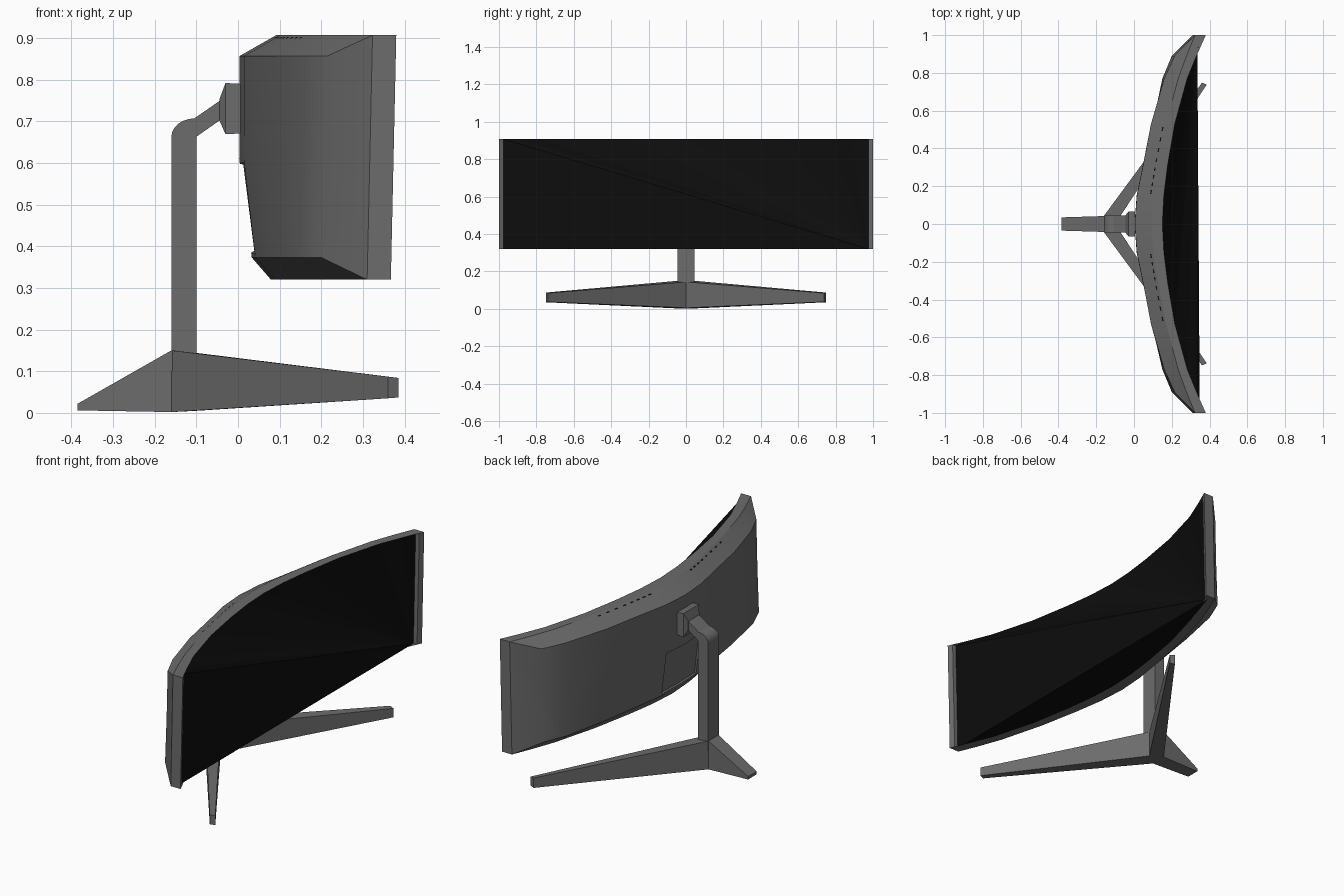
import bpy, bmesh, math

cube = bpy.data.objects.get("Cube")
if cube:
    bpy.data.objects.remove(cube, do_unlink=True)


def material(name, value):
    m = bpy.data.materials.new(name)
    m.use_nodes = True
    color = (value, value, value, 1)
    m.diffuse_color = color
    bsdf = m.node_tree.nodes["Principled BSDF"]
    bsdf.inputs["Base Color"].default_value = color
    bsdf.inputs["Roughness"].default_value = 0.7
    return m


GREY = material("grey plastic", 0.15)
BLACK = material("black glass", 0.004)


def finish(name, bm, mat, fix_normals=True, smooth=True):
    if fix_normals:
        bmesh.ops.recalc_face_normals(bm, faces=bm.faces)
    mesh = bpy.data.meshes.new(name)
    bm.to_mesh(mesh)
    bm.free()
    ob = bpy.data.objects.new(name, mesh)
    bpy.context.collection.objects.link(ob)
    mesh.materials.append(mat)
    if smooth:
        bpy.ops.object.select_all(action="DESELECT")
        ob.select_set(True)
        bpy.context.view_layer.objects.active = ob
        bpy.ops.object.shade_smooth_by_angle(angle=math.radians(28))
    return ob


def skin(bm, rings, closed):
    """Bridge successive rings of points with quads."""
    rows = [[bm.verts.new(p) for p in r] for r in rings]
    count = len(rows[0])
    for a, b in zip(rows, rows[1:]):
        for i in range(count if closed else count - 1):
            j = (i + 1) % count
            bm.faces.new((a[i], a[j], b[j], b[i]))
    return rows


# Housing stations: y, back x at top, middle and bottom, shoulder x, front x
TOP, BOTTOM = 0.907, 0.32
LEAN = 0.013
HALF = [
    (0.0, 0.004, 0.003, 0.033, 0.092, 0.150),
    (0.15, 0.015, 0.014, 0.042, 0.102, 0.158),
    (0.31, 0.048, 0.047, 0.066, 0.127, 0.178),
    (0.53, 0.090, 0.094, 0.100, 0.170, 0.216),
    (0.77, 0.160, 0.156, 0.150, 0.234, 0.282),
    (0.89, 0.215, 0.209, 0.200, 0.278, 0.331),
]
STATIONS = [(-s[0],) + s[1:] for s in HALF[:0:-1]] + HALF


def section(s):
    y, back_top, back_mid, back_low, shoulder, front = s
    return [(front - LEAN, y, BOTTOM), (shoulder - LEAN, y, BOTTOM),
            (back_low, y, 0.373), (back_mid, y, 0.61), (back_top, y, 0.857),
            (shoulder, y, TOP), (front, y, TOP)]


def end_section(y):
    outer = 0.323
    return [(0.38 - LEAN, y, BOTTOM), (outer - LEAN, y, BOTTOM),
            (outer - LEAN, y, BOTTOM), (outer - LEAN / 2, y, 0.61), (outer, y, TOP),
            (outer, y, TOP), (0.38, y, TOP)]


# Curved housing with end caps and side bezels
bm = bmesh.new()
rows = skin(bm, [end_section(-1)] + [section(s) for s in STATIONS] + [end_section(1)], False)
port_faces = [f for f in bm.faces if abs(f.calc_center_median().y) < 0.15
              and 0.4 < f.calc_center_median().z < 0.6]
for row, side in ((rows[0], -1), (rows[-1], 1)):
    bm.faces.new((row[0], row[1], row[3], row[5], row[6]))
    lip = [bm.verts.new((x - d, 0.975 * side, z)) for x, d, z in
           ((0.369, LEAN, BOTTOM), (0.369, 0, TOP), (0.348, 0, TOP), (0.348, LEAN, BOTTOM))]
    bm.faces.new((row[0], row[6], lip[1], lip[0]))
    bm.faces.new(lip)
bmesh.ops.remove_doubles(bm, verts=bm.verts, dist=0.0001)
bmesh.ops.dissolve_degenerate(bm, edges=bm.edges, dist=0.0001)
bmesh.ops.recalc_face_normals(bm, faces=bm.faces)
# Recessed connector bay low on the back
bmesh.ops.inset_region(bm, faces=port_faces, thickness=0.012, depth=0)
bmesh.ops.inset_region(bm, faces=port_faces, thickness=0.003, depth=-0.008)
finish("housing", bm, GREY, fix_normals=False)

# Screen, fanned out from its lower corner
bm = bmesh.new()
curve = [(0.348, -0.975)] + [(s[5], s[0]) for s in STATIONS] + [(0.348, 0.975)]
upper = [bm.verts.new((x, y, TOP)) for x, y in curve]
lower = [bm.verts.new((x - LEAN, y, BOTTOM)) for x, y in curve]
loop = upper[::-1] + lower[:-1]
for a, b in zip(loop, loop[1:]):
    bm.faces.new((lower[-1], a, b))
finish("screen", bm, BLACK, fix_normals=False, smooth=False)

# Vent slits along the top rear slope
bm = bmesh.new()
for a, b in zip(HALF[1:3], HALF[2:4]):
    for side in (-1, 1):
        for k in range(4):
            t = (k + 0.5) / 4
            y, back, _, _, shoulder, _ = [p + (q - p) * t for p, q in zip(a, b)]
            strip = []
            for dy, f in ((-0.01, 0.8), (0.01, 0.8), (0.01, 0.88), (-0.01, 0.88)):
                shift = dy * (b[4] - a[4]) / (b[0] - a[0])
                strip.append(bm.verts.new((back + (shoulder - back) * f + shift - 0.001,
                                           (y + dy) * side,
                                           0.857 + 0.05 * f + 0.002)))
            face = bm.faces.new(strip)
            face.normal_update()
            if face.normal.z < 0:
                face.normal_flip()
finish("vent_slits", bm, BLACK, fix_normals=False, smooth=False)

# Column with a rounded bend and a rising neck
bm = bmesh.new()
bend = [(-0.105 - 0.055 * math.cos(a), 0.662 + 0.045 * math.sin(a))
        for a in [math.pi / 2 * k / 6 for k in range(7)]]
profile = [(-0.16, 0.1)] + bend + [(-0.04, 0.752), (-0.04, 0.705), (-0.1, 0.663), (-0.1, 0.1)]
left, right = skin(bm, [[(x, y, z) for x, z in profile] for y in (-0.045, 0.045)], True)
bm.faces.new(left)
bm.faces.new(right[::-1])
finish("column", bm, GREY)

# Flared mounting head
bm = bmesh.new()
sizes = [(-0.045, 0.046, 0.703, 0.752), (-0.03, 0.065, 0.669, 0.792), (0.006, 0.065, 0.671, 0.79)]
rows = skin(bm, [[(x, -w, lo), (x, w, lo), (x, w, hi), (x, -w, hi)] for x, w, lo, hi in sizes], True)
bm.faces.new(rows[0])
bm.faces.new(rows[-1][::-1])
finish("mounting_head", bm, GREY, smooth=False)

# Three-legged base: outline of x, y, underside z, top z
bm = bmesh.new()
side = [(-0.385, 0.035, 0.006, 0.022), (-0.16, 0.042, 0.002, 0.15),
        (0.36, 0.748, 0.035, 0.087), (0.385, 0.738, 0.037, 0.084)]
crotch = (-0.1, 0.0, 0.005, 0.144)
outline = side + [crotch] + [(x, -y, lo, hi) for x, y, lo, hi in side[::-1]]
under, over = skin(bm, [[(p[0], p[1], p[k]) for p in outline] for k in (2, 3)], True)
for level in (under, over):
    for ids in ((0, 1, 7, 8), (1, 4, 7), (1, 2, 3, 4), (4, 5, 6, 7)):
        bm.faces.new([level[i] for i in ids])
finish("base", bm, GREY, smooth=False)
